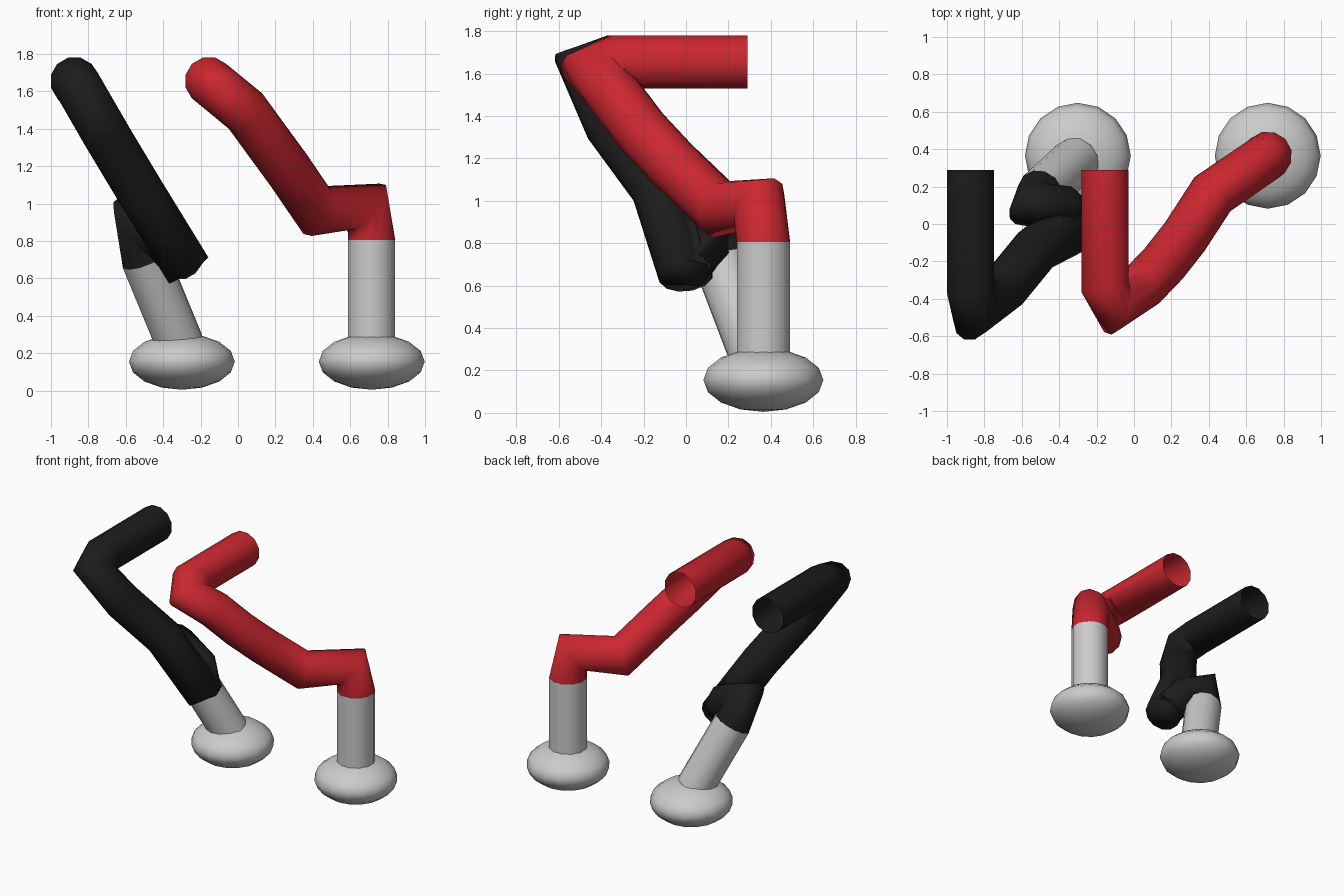
import bpy, bmesh
from math import cos, sin, pi
from mathutils import Vector

if "Cube" in bpy.data.objects:
    bpy.data.objects.remove(bpy.data.objects["Cube"])

SIDES = 12
R = 0.13


def material(name, col):
    m = bpy.data.materials.new(name)
    m.diffuse_color = (*col, 1)
    m.use_nodes = True
    m.node_tree.nodes["Principled BSDF"].inputs["Base Color"].default_value = m.diffuse_color
    return m


def tube(name, path, mat=None, normals={}, scales={}, cap=1.2):
    """Open smooth tube with mitred bends; ring normals can be overridden."""
    pts = [Vector(p) for p in path]
    n = len(pts)
    segs = [(pts[i + 1] - pts[i]).normalized() for i in range(n - 1)]
    bm = bmesh.new()
    rings, prev, u = [], None, None
    for i, p in enumerate(pts):
        a, b = segs[max(i - 1, 0)], segs[min(i, n - 2)]
        t = (a + b).normalized()
        bend, stretch = b - a, 1.0
        if i in normals:
            t = Vector(normals[i]).normalized()
        elif bend.length > 0.01:
            stretch = min(cap, 1 / max(t.dot(a), 0.1))
        if u is None:
            u = t.orthogonal().normalized()
        else:
            u = prev.rotation_difference(t) @ u
        u = (u - t * u.dot(t)).normalized()
        v = t.cross(u)
        bend = (bend - t * bend.dot(t))
        if bend.length > 1e-4:
            bend.normalize()
        ring = []
        for k in range(SIDES):
            w = 2 * pi * k / SIDES
            o = (u * cos(w) + v * sin(w)) * R * scales.get(i, 1)
            o += bend * o.dot(bend) * (stretch - 1)
            ring.append(bm.verts.new(p + o))
        rings.append(ring)
        prev = t
    for r0, r1 in zip(rings, rings[1:]):
        for k in range(SIDES):
            j = (k + 1) % SIDES
            bm.faces.new((r0[k], r0[j], r1[j], r1[k])).smooth = True
    me = bpy.data.meshes.new(name)
    bm.to_mesh(me)
    bm.free()
    ob = bpy.data.objects.new(name, me)
    bpy.context.collection.objects.link(ob)
    if mat:
        me.materials.append(mat)
    return ob


def foot(name, x):
    bpy.ops.mesh.primitive_uv_sphere_add(segments=16, ring_count=8, radius=1,
                                         location=(x, 0.365, 0.155))
    ob = bpy.context.object
    ob.name = name
    ob.scale = (0.283, 0.283, 0.15)
    bpy.ops.object.shade_smooth()


red = material("red", (0.6, 0.02, 0.03))
black = material("black", (0.012, 0.012, 0.012))

# Right bent tube
tube("right_upper_tube", [
    (-0.155, 0.29, 1.655), (-0.155, -0.33, 1.655), (-0.10, -0.44, 1.61),
    (0.04, -0.335, 1.495), (0.16, -0.21, 1.33), (0.27, -0.07, 1.18),
    (0.42, 0.16, 0.96), (0.69, 0.345, 0.985), (0.715, 0.365, 0.805)], red,
    normals={8: (0, 0, -1)})

# Left bent tube, folding back at the knee
tube("left_upper_tube", [
    (-0.875, 0.29, 1.655), (-0.875, -0.35, 1.655), (-0.85, -0.48, 1.62),
    (-0.70, -0.35, 1.36), (-0.52, -0.13, 1.06), (-0.265, 0.0, 0.645),
    (-0.31, 0.06, 0.71), (-0.38, 0.08, 0.80), (-0.56, 0.11, 0.90),
    (-0.50, 0.165, 0.71)], black,
    normals={5: (0.56, 0.1, -0.83), 6: (-0.1, 1, 0.0), 7: (-0.75, 0.25, 0.5),
             9: (0.42, 0.38, -1)},
    scales={6: 0.9})

# Grey lower posts and feet
tube("right_post", [(0.715, 0.365, 0.805), (0.715, 0.365, 0.25)])
tube("left_post", [(-0.50, 0.165, 0.71), (-0.31, 0.34, 0.25)])
foot("right_foot", 0.715)
foot("left_foot", -0.30)
